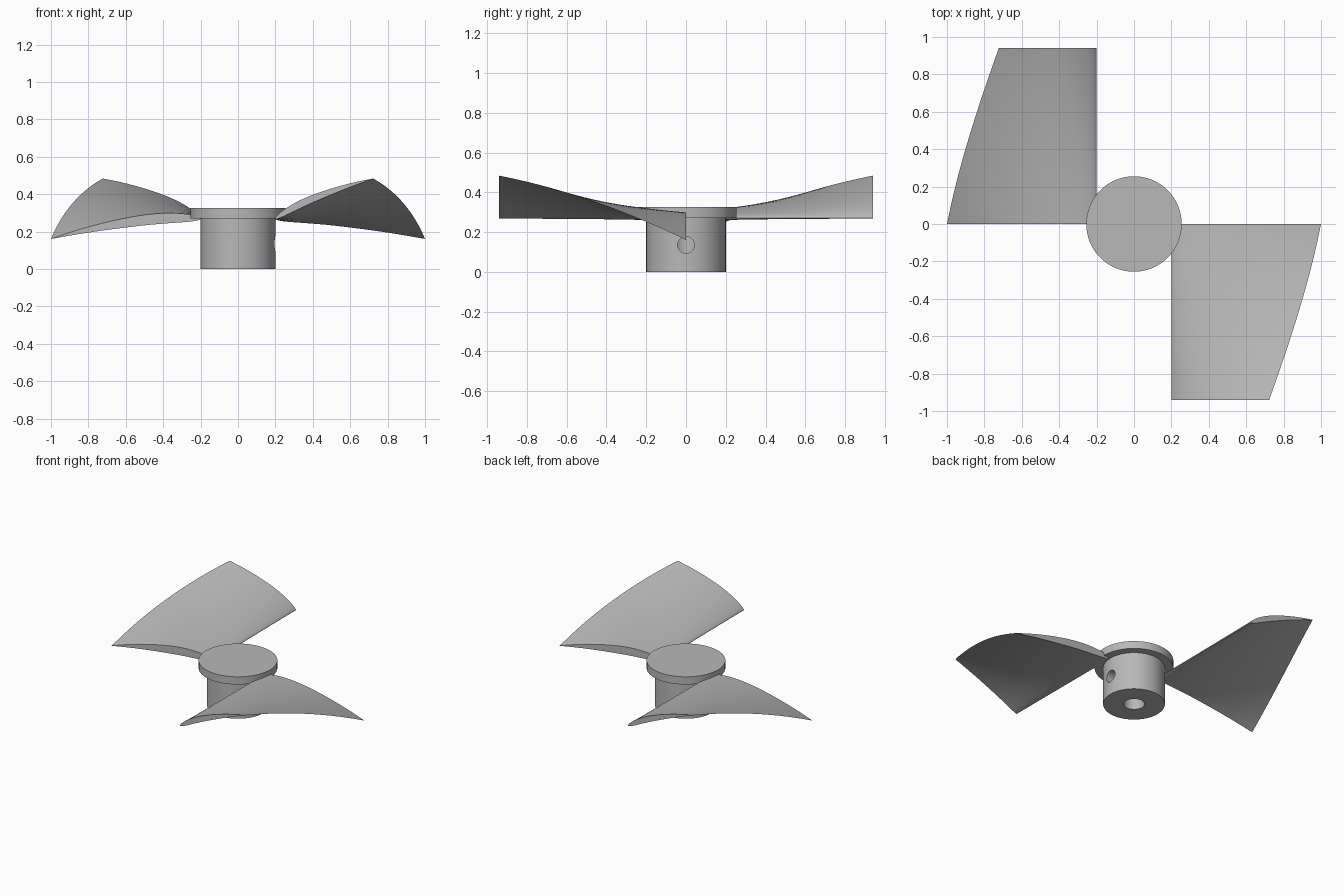
import bpy, bmesh, math
from mathutils import Matrix, Vector

cube = bpy.data.objects.get("Cube")
if cube:
    bpy.data.objects.remove(cube)

grey = bpy.data.materials.new("plain grey")
grey.use_nodes = True
colour = (0.48, 0.48, 0.48, 1)
grey.diffuse_color = colour
grey.node_tree.nodes["Principled BSDF"].inputs["Base Color"].default_value = colour

HUB_TOP = 0.27
CHORD, SPAN = 0.807, 0.94
STEPS, SLICES = 28, 48


def smooth(obj):
    bpy.ops.object.select_all(action='DESELECT')
    obj.select_set(True)
    bpy.context.view_layer.objects.active = obj
    bpy.ops.object.shade_smooth_by_angle(angle=math.radians(30))


def cylinder(name, radius, depth, centre, rotation=(0, 0, 0)):
    bpy.ops.mesh.primitive_cylinder_add(vertices=96, radius=radius, depth=depth,
                                        location=centre, rotation=rotation)
    obj = bpy.context.object
    obj.name = name
    obj.data.materials.append(grey)
    return obj


def cut(obj, cutter):
    cutter.hide_render = True
    mod = obj.modifiers.new("cut", 'BOOLEAN')
    mod.operation = 'DIFFERENCE'
    mod.solver = 'EXACT'
    mod.object = cutter
    bpy.context.view_layer.objects.active = obj
    bpy.ops.object.modifier_apply(modifier=mod.name)
    bpy.data.objects.remove(cutter)


def airfoil(thickness=0.07, camber=0.04, peak=0.4):
    """Unit cambered section, trailing edge over the top to the nose and back below."""
    upper, lower = [], []
    for i in range(STEPS + 1):
        t = (1 - math.cos(math.pi * i / STEPS)) / 2
        half = 5 * thickness * (0.2969 * math.sqrt(t) - 0.126 * t - 0.3516 * t**2
                                + 0.2843 * t**3 - 0.1036 * t**4)
        p = peak if t < peak else 1 - peak
        s = t if t < peak else 1 - t
        mid = camber * (2 * p * s - s * s) / p**2
        upper.append((t, mid + half))
        lower.append((t, mid - half))
    return upper[::-1] + lower[1:-1]


def blade(name, turn):
    """Section swept along the span while it twists and shrinks about its nose."""
    bm = bmesh.new()
    section = airfoil()
    rings = []
    for k in range(SLICES + 1):
        f = k / SLICES
        angle = math.radians(-7.8 + 30 * f)
        size = CHORD * (1 - 0.3 * f)
        c, s = math.cos(angle) * size, math.sin(angle) * size
        rings.append([bm.verts.new((0.2 + x * c - z * s, -SPAN * f,
                                    HUB_TOP + x * s + z * c)) for x, z in section])
    n = len(section)
    for a, b in zip(rings, rings[1:]):
        for i in range(n):
            j = (i + 1) % n
            bm.faces.new((a[i], a[j], b[j], b[i]))
    bm.faces.new(rings[0])
    bm.faces.new(rings[-1])
    bmesh.ops.recalc_face_normals(bm, faces=bm.faces)
    bm.transform(Matrix.Rotation(turn, 4, 'Z'))
    mesh = bpy.data.meshes.new(name)
    bm.to_mesh(mesh)
    bm.free()
    mesh.materials.append(grey)
    obj = bpy.data.objects.new(name, mesh)
    bpy.context.collection.objects.link(obj)
    smooth(obj)


# Hub with a shaft bore from below and a set-screw hole on one side
hub = cylinder("hub", 0.2, HUB_TOP, (0, 0, HUB_TOP / 2))
cut(hub, cylinder("bore_cutter", 0.067, 0.5, (0, 0, 0)))
cut(hub, cylinder("screw_cutter", 0.042, 0.26, (0.15, 0, 0.135), (0, math.pi / 2, 0)))
smooth(hub)

# Wider cap disc on the hub
smooth(cylinder("cap_disc", 0.255, 0.055, (0, 0, HUB_TOP + 0.0275)))

# Two opposite twisted blades
blade("left_blade", 0)
blade("right_blade", math.pi)
